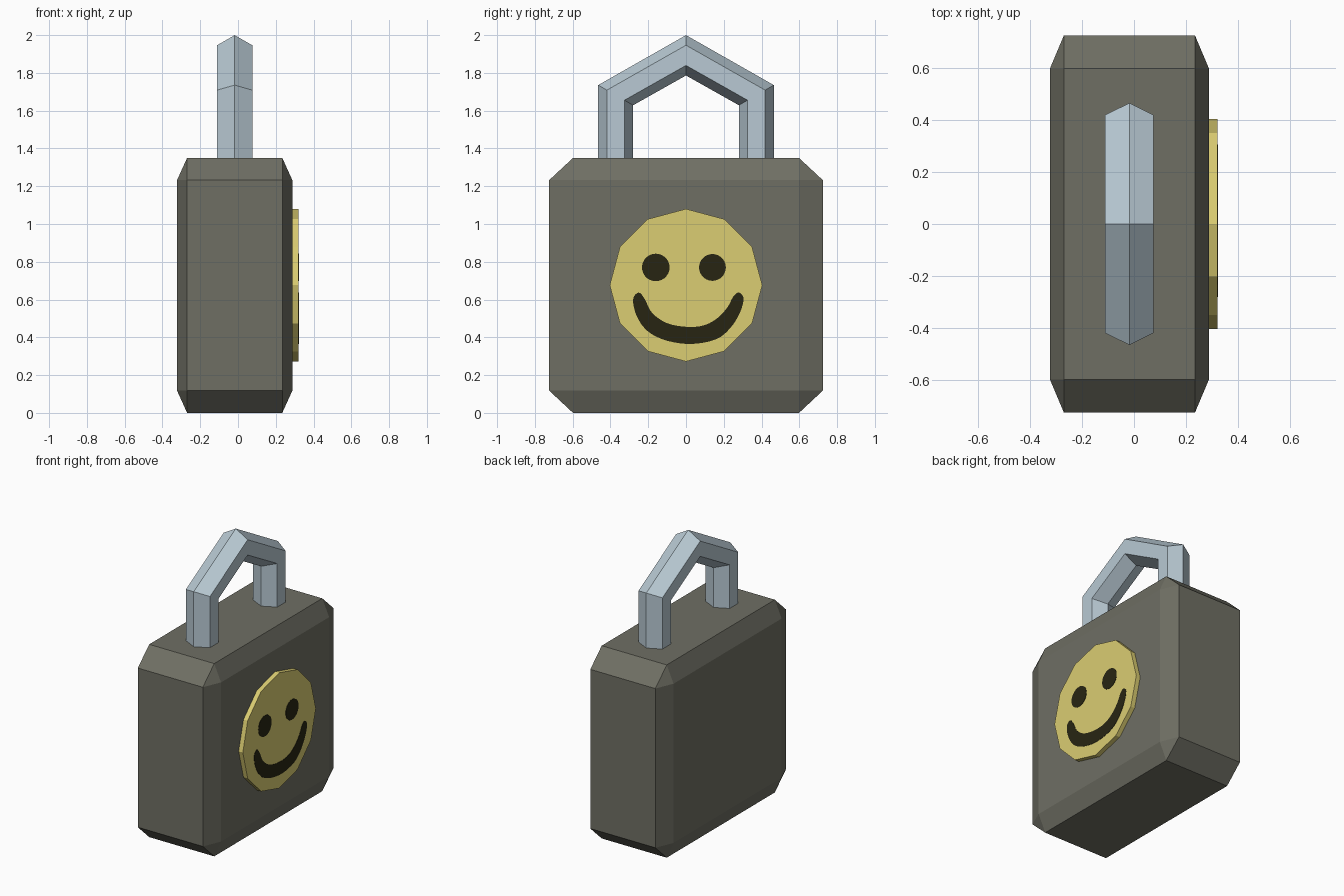
import bpy, bmesh
from math import sin, cos, pi, radians, tan
from mathutils import Matrix, Vector

default = bpy.data.objects.get("Cube")
if default:
    bpy.data.objects.remove(default, do_unlink=True)

CX = -0.0175      # middle of body and shackle
FACE_X = 0.32     # front surface of the badge
BADGE_Z = 0.676


def material(name, rgb):
    linear = [(c / 255 / 12.92) if c < 11 else ((c / 255 + 0.055) / 1.055) ** 2.4 for c in rgb]
    mat = bpy.data.materials.new(name)
    mat.use_nodes = True
    mat.diffuse_color = (*linear, 1)
    mat.node_tree.nodes["Principled BSDF"].inputs["Base Color"].default_value = (*linear, 1)
    return mat


def finish(name, bm, mat):
    bmesh.ops.recalc_face_normals(bm, faces=bm.faces)
    mesh = bpy.data.meshes.new(name)
    bm.to_mesh(mesh)
    bm.free()
    mesh.materials.append(mat)
    obj = bpy.data.objects.new(name, mesh)
    bpy.context.collection.objects.link(obj)
    return obj


def plate(name, outline, x0, x1, mat):
    """Solid plate facing +x from a (y, z) outline."""
    bm = bmesh.new()
    face = bm.faces.new([bm.verts.new((x0, y, z)) for y, z in outline])
    out = bmesh.ops.extrude_face_region(bm, geom=[face])
    moved = [v for v in out["geom"] if isinstance(v, bmesh.types.BMVert)]
    bmesh.ops.translate(bm, verts=moved, vec=(x1 - x0, 0, 0))
    return finish(name, bm, mat)


def circle(y, z, r, n):
    return [(y + r * sin(2 * pi * i / n), z + r * cos(2 * pi * i / n)) for i in range(n)]


def smooth_loop(points, steps=4):
    """Closed Catmull-Rom curve through the points."""
    pts = [Vector(p) for p in points]
    n, result = len(pts), []
    for i in range(n):
        a, b, c, d = (pts[(i + k) % n] for k in (-1, 0, 1, 2))
        for s in range(steps):
            t = s / steps
            result.append(0.5 * (2 * b + (c - a) * t + (2 * a - 5 * b + 4 * c - d) * t**2
                                 + (3 * b - a - 3 * c + d) * t**3))
    return [tuple(p) for p in result]


stone = material("dark grey", (111, 111, 100))
steel = material("pale steel", (184, 201, 211))
yellow = material("yellow", (219, 205, 114))
black = material("black", (39, 37, 18))

# Lock body: chamfered block
bm = bmesh.new()
bmesh.ops.create_cube(bm, size=2)
bmesh.ops.bevel(bm, geom=bm.edges[:], offset=0.174, segments=1, affect='EDGES')
bmesh.ops.transform(bm, verts=bm.verts,
                    matrix=Matrix.Translation((CX, 0, 0.675)) @ Matrix.Diagonal((0.305, 0.724, 0.675, 1)))
finish("lock_body", bm, stone)

# Shackle: six-sided bar mitred over two legs and a peak
bm = bmesh.new()
slope = radians(30)
section = [(0, 0.0925), (0.093, 0.0463), (0.093, -0.0463),
           (0, -0.0925), (-0.093, -0.0463), (-0.093, 0.0463)]
path = [(-1, 'foot'), (-1, 'knee'), (0, 'peak'), (1, 'knee'), (1, 'foot')]
rings = []
for side, kind in path:
    ring = []
    for x, u in section:
        z = {'foot': 1.32, 'knee': 1.682 + u * tan(slope), 'peak': 1.893 + u / cos(slope)}[kind]
        ring.append(bm.verts.new((CX + x, side * (0.3725 + u), z)))
    rings.append(ring)
for a, b in zip(rings, rings[1:]):
    for i in range(6):
        j = (i + 1) % 6
        bm.faces.new((a[i], a[j], b[j], b[i]))
bm.faces.new(rings[0])
bm.faces.new(rings[-1])
finish("shackle", bm, steel)

# Round badge on the side of the body
plate("badge", circle(0, BADGE_Z, 0.404, 12), 0.27, FACE_X, yellow)

# Painted face
plate("eye_back", circle(0.14, 0.77, 0.071, 28), FACE_X - 0.003, FACE_X + 0.002, black)
plate("eye_front", circle(-0.16, 0.77, 0.073, 28), FACE_X - 0.003, FACE_X + 0.002, black)
smile = [(-0.28, 0.60), (-0.25, 0.637), (-0.217, 0.60), (-0.18, 0.53), (-0.1, 0.475),
         (0.01, 0.455), (0.1, 0.465), (0.17, 0.505), (0.22, 0.56), (0.25, 0.615),
         (0.28, 0.637), (0.305, 0.605), (0.285, 0.53), (0.235, 0.45), (0.16, 0.39),
         (0.03, 0.365), (-0.1, 0.382), (-0.2, 0.43), (-0.26, 0.51)]
plate("smile", smooth_loop(smile), FACE_X - 0.003, FACE_X + 0.002, black)
